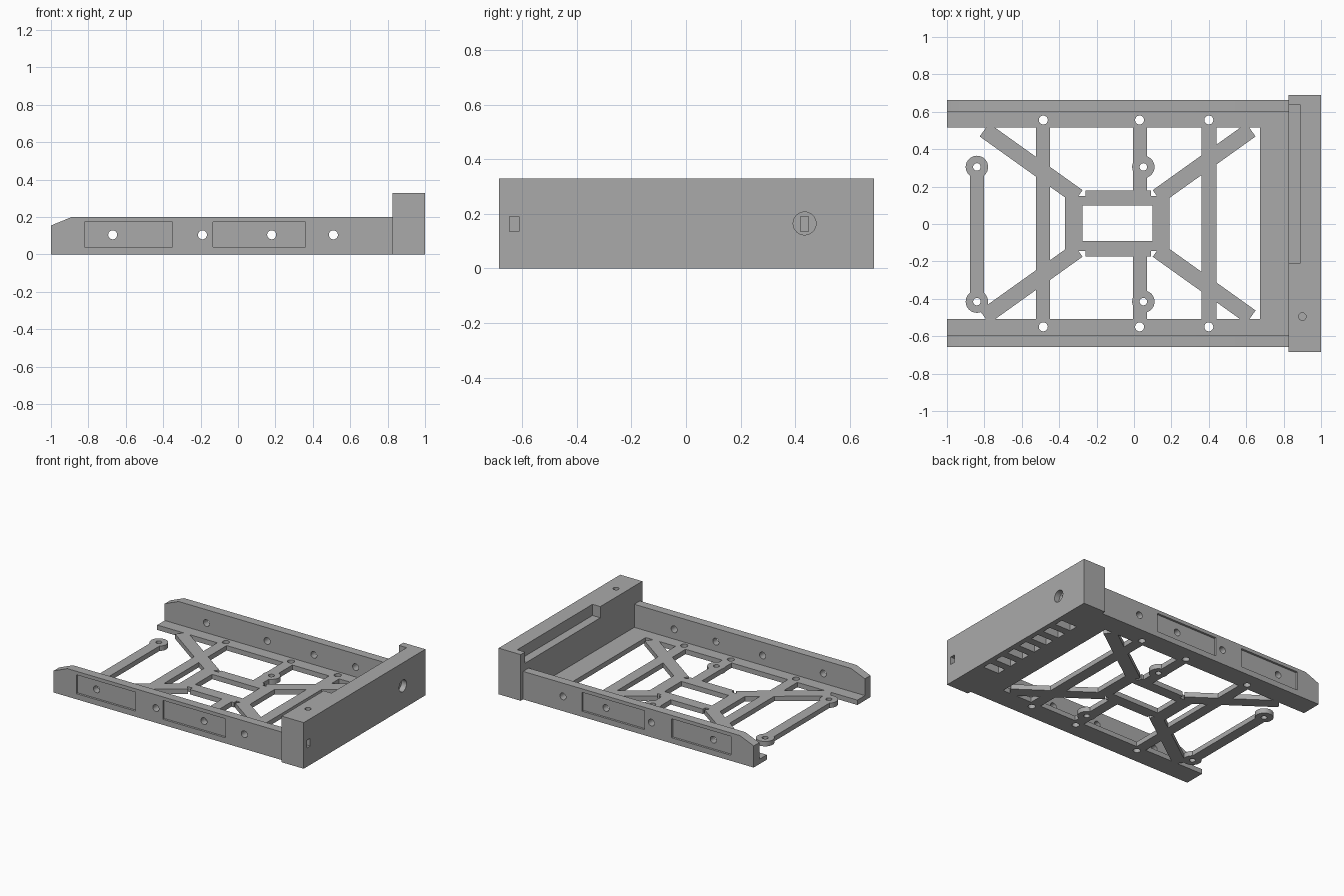
import bpy
import math
from mathutils import Matrix, Vector

old = bpy.data.objects.get("Cube")
if old:
    bpy.data.objects.remove(old, do_unlink=True)

grey = bpy.data.materials.new("matte grey")
grey.use_nodes = True
tint = (0.4, 0.4, 0.4, 1)
grey.diffuse_color = tint
grey.node_tree.nodes["Principled BSDF"].inputs["Base Color"].default_value = tint

FLOOR = 0.035   # thickness of the floor lattice
MID = 0.003     # centre line of the tray in y


def finish(name):
    ob = bpy.context.object
    ob.name = ob.data.name = name
    ob.data.materials.append(grey)
    return ob


def box(name, x, y, z):
    """Axis-aligned block from three (low, high) ranges."""
    bpy.ops.mesh.primitive_cube_add(size=1)
    ob = finish(name)
    size = Matrix.Diagonal([b - a for a, b in (x, y, z)] + [1])
    centre = Matrix.Translation([(a + b) / 2 for a, b in (x, y, z)])
    ob.data.transform(centre @ size)
    return ob


def rod(name, at, radius, length, axis="z"):
    bpy.ops.mesh.primitive_cylinder_add(vertices=32, radius=radius, depth=length)
    ob = finish(name)
    turn = {"z": Matrix(), "x": Matrix.Rotation(math.pi / 2, 4, "Y"),
            "y": Matrix.Rotation(math.pi / 2, 4, "X")}[axis]
    ob.data.transform(Matrix.Translation(at) @ turn)
    return ob


def strut(name, a, b, width):
    """Flat floor bar between two plan points."""
    a, b = Vector(a), Vector(b)
    d = b - a
    ob = box(name, (0, d.length), (-width / 2, width / 2), (0, FLOOR))
    ob.data.transform(Matrix.Translation((a.x, a.y, 0)) @ Matrix.Rotation(math.atan2(d.y, d.x), 4, "Z"))
    return ob


def combine(ob, added=(), removed=()):
    """Join and cut parts into one clean solid."""
    for mode, tools in (("UNION", added), ("DIFFERENCE", removed)):
        for tool in tools:
            m = ob.modifiers.new(mode.title(), "BOOLEAN")
            m.operation, m.solver, m.object = mode, "EXACT", tool
    bpy.context.view_layer.update()
    mesh = bpy.data.meshes.new_from_object(ob.evaluated_get(bpy.context.evaluated_depsgraph_get()))
    ob.modifiers.clear()
    ob.data = mesh
    mesh.name = ob.name
    for tool in list(added) + list(removed):
        bpy.data.objects.remove(tool, do_unlink=True)
    bpy.ops.object.select_all(action="DESELECT")
    ob.select_set(True)
    bpy.context.view_layer.objects.active = ob
    bpy.ops.object.shade_smooth_by_angle(angle=math.radians(30))
    return ob


# Side rails: chamfered wall with shallow outer recesses and screw holes
for side, label in ((-1, "front"), (1, "back")):
    inner, outer = MID + side * 0.597, MID + side * 0.66
    wall = box(label + "_rail", (-1, 0.825), sorted((inner, outer)), (0, 0.2))
    corner = box("chamfer_cutter", (-0.3, 0.3), (-1, 1), (0, 0.2))
    slope = math.atan2(0.045, 0.11)
    corner.data.transform(Matrix.Translation((-1, 0, 0.155)) @ Matrix.Rotation(-slope, 4, "Y"))
    cuts = [corner]
    for x in ((-0.82, -0.35), (-0.135, 0.36)):
        cuts.append(box("recess", x, sorted((outer - side * 0.015, outer + side * 0.05)), (0.04, 0.175)))
    for x in (-0.67, -0.19, 0.18, 0.51):
        cuts.append(rod("screw_hole", (x, outer, 0.105), 0.024, 0.3, "y"))
    combine(wall, removed=cuts)

# Floor lattice: cross beam, flanges, bars, centre ring and diagonals
z = (0, FLOOR)
beam = box("floor_lattice", (0.675, 0.825), (MID - 0.55, MID + 0.55), z)
parts = [box("centre_ring", (-0.37, 0.19), (MID - 0.148, MID + 0.148), z),
         box("ring_bars", (-0.26, 0.09), (MID - 0.176, MID + 0.176), z)]
for x in ((-0.525, -0.45), (-0.005, 0.07), (0.36, 0.44)):
    parts.append(box("cross_bar", x, (MID - 0.53, MID + 0.53), z))
holes = [box("ring_window", (-0.275, 0.1), (MID - 0.093, MID + 0.097), (-0.1, 0.1))]
for side in (-1, 1):
    parts.append(box("flange", (-1, 0.825), sorted((MID + side * 0.512, MID + side * 0.597)), z))
    for far, near in ((-0.8, -0.3), (0.625, 0.125)):
        parts.append(strut("diagonal", (far, MID + side * 0.5), (near, MID + side * 0.143), 0.086))
    for x in (-0.485, 0.03, 0.4):
        holes.append(rod("flange_hole", (x, MID + side * 0.553, 0), 0.024, 0.2))
for y in (-0.415, 0.305):
    parts.append(rod("boss", (0.05, y, FLOOR / 2), 0.06, FLOOR))
    holes.append(rod("boss_hole", (0.05, y, 0), 0.02, 0.2))
combine(beam, parts, holes)

# Loose strap with an eyelet at each end
strap = box("eyelet_strap", (-0.878, -0.803), (-0.415, 0.305), z)
ends = (-0.415, 0.305)
combine(strap, [rod("eyelet", (-0.84, y, FLOOR / 2), 0.06, FLOOR) for y in ends],
        [rod("eyelet_hole", (-0.84, y, 0), 0.02, 0.2) for y in ends])

# End panel with top ledge, lock openings and underside vents
panel = box("end_panel", (0.825, 1), (-0.685, 0.69), (0, 0.33))
cuts = [box("ledge", (0.7, 0.887), (-0.21, 0.64), (0.25, 0.5)),
        rod("lock_hole", (1, 0.435, 0.165), 0.042, 0.08, "x"),
        box("lock_slot", (0.9, 1.1), (0.42, 0.45), (0.135, 0.19)),
        box("light_slot", (0.94, 1.1), (-0.648, -0.612), (0.135, 0.19)),
        rod("top_hole", (0.9, -0.495, 0.33), 0.02, 0.12)]
for i in range(7):
    y = -0.36 + i * 0.12
    cuts.append(box("vent", (0.84, 0.965), (y, y + 0.065), (-0.1, 0.08)))
combine(panel, removed=cuts)
